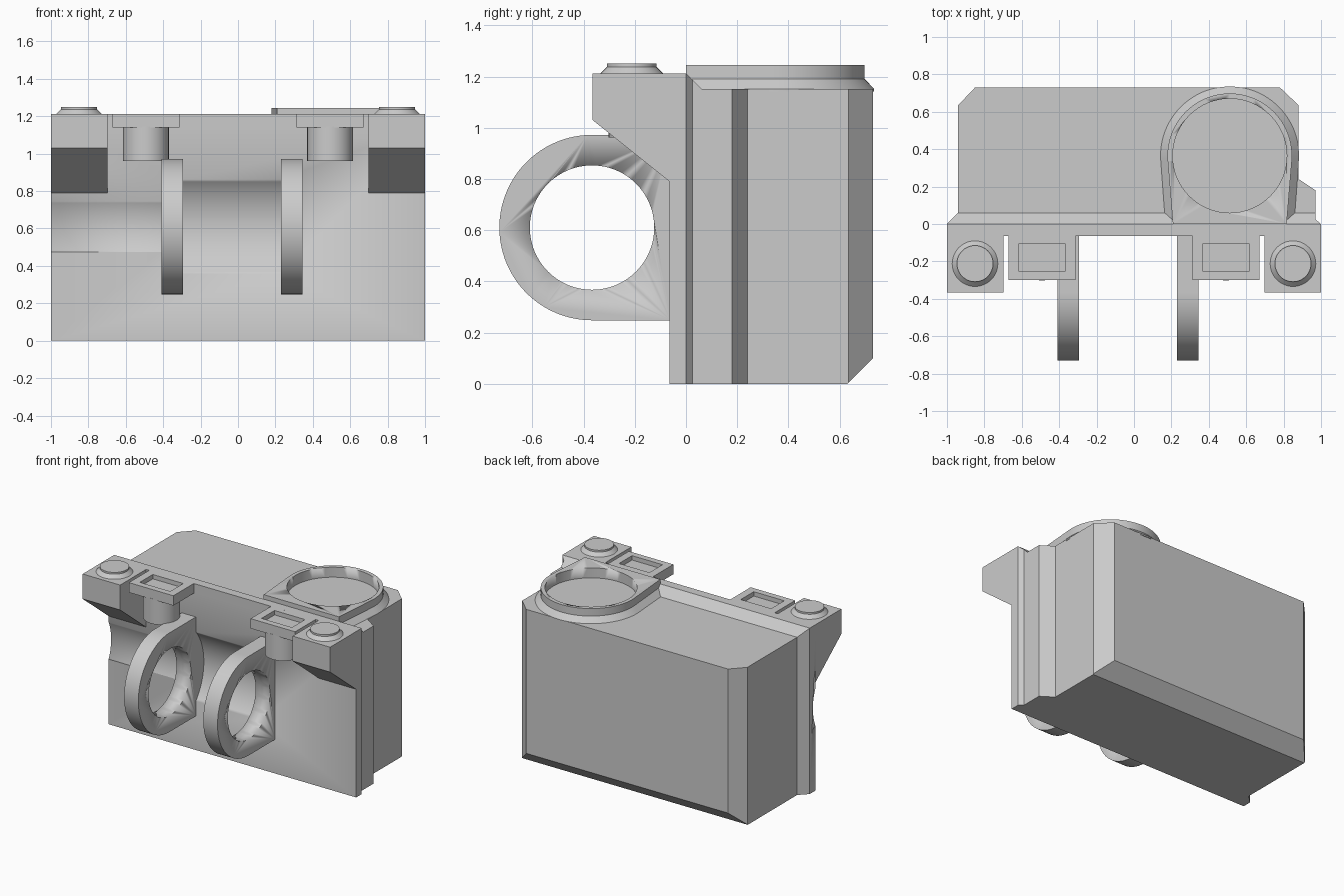
import bpy, bmesh, math
from mathutils import Vector, Matrix

if "Cube" in bpy.data.objects:
    bpy.data.objects.remove(bpy.data.objects["Cube"])

grey = bpy.data.materials.new("plain_grey")
grey.use_nodes = True
COLOUR = (0.6, 0.6, 0.6, 1)
grey.diffuse_color = COLOUR
grey.node_tree.nodes["Principled BSDF"].inputs["Base Color"].default_value = COLOUR


def finish(name, bm, smooth=True):
    bmesh.ops.recalc_face_normals(bm, faces=bm.faces)
    mesh = bpy.data.meshes.new(name)
    bm.to_mesh(mesh)
    bm.free()
    mesh.materials.append(grey)
    ob = bpy.data.objects.new(name, mesh)
    bpy.context.collection.objects.link(ob)
    if smooth:
        bpy.ops.object.select_all(action='DESELECT')
        ob.select_set(True)
        bpy.context.view_layer.objects.active = ob
        bpy.ops.object.shade_smooth_by_angle(angle=math.radians(30))
    return ob


def loft(loops):
    """Skin matching loops of points and cap both ends."""
    bm = bmesh.new()
    rings = [[bm.verts.new(p) for p in loop] for loop in loops]
    for a, b in zip(rings, rings[1:]):
        for i in range(len(a)):
            j = (i + 1) % len(a)
            bm.faces.new((a[i], a[j], b[j], b[i]))
    bm.faces.new(rings[0])
    bm.faces.new(rings[-1])
    return bm


def prism_z(plan, z0, z1):
    return loft([[(x, y, z) for x, y in plan] for z in (z0, z1)])


def prism_x(profile, x0, x1):
    return loft([[(x, y, z) for y, z in profile] for x in (x0, x1)])


def arc(cx, cy, r, start, end, n=48):
    angles = [math.radians(start + (end - start) * i / n) for i in range(n + 1)]
    return [(cx + r * math.cos(a), cy + r * math.sin(a)) for a in angles]


def circle(cx, cy, r, n=64):
    return arc(cx, cy, r, 0, 360, n)[:-1]


def box(x0, x1, y0, y1, z0, z1):
    return prism_z([(x0, y0), (x1, y0), (x1, y1), (x0, y1)], z0, z1)


def slice_off(bm, point, normal):
    """Cut with a plane, dropping the side the normal points to."""
    bmesh.ops.bisect_plane(bm, geom=bm.verts[:] + bm.edges[:] + bm.faces[:],
                           plane_co=point, plane_no=normal, clear_outer=True)
    bmesh.ops.holes_fill(bm, edges=[e for e in bm.edges if e.is_boundary])


def carve(ob, bm):
    cutter = finish(ob.name + "_cutter", bm)
    cutter.hide_render = True
    cutter.hide_viewport = True
    mod = ob.modifiers.new("carve", 'BOOLEAN')
    mod.operation = 'DIFFERENCE'
    mod.solver = 'EXACT'
    mod.object = cutter
    bpy.context.view_layer.update()
    # Bake the cut and discard the helper
    deps = bpy.context.evaluated_depsgraph_get()
    mesh = bpy.data.meshes.new_from_object(ob.evaluated_get(deps))
    ob.modifiers.clear()
    ob.data = mesh
    bpy.data.objects.remove(cutter)


FRONT, TOP, DECK = -0.065, 1.212, 1.152
BORE = (-0.367, 0.61)

# Main body with chamfered corners and a stepped right side
body_bm = prism_z([(-1, FRONT), (1, FRONT), (1, 0), (0.97, 0.025), (0.97, 0.18),
                   (0.88, 0.24), (0.88, 0.635), (0.78, 0.73), (-0.85, 0.73),
                   (-0.94, 0.635), (-0.94, 0.06), (-1, 0)], 0, DECK)
slice_off(body_bm, (0, 0.63, 0), Vector((0, 1, -1)))
body = finish("main_body", body_bm)

# Curved grooves in the front face, concentric with the lug bore
carve(body, prism_x(circle(*BORE, 0.394, 96), -0.295, 0.23))
carve(body, prism_x(circle(*BORE, 0.331, 96), -1.1, -0.41))

# Raised front rail with sloping rear edge
rail_bm = prism_z([(-1, FRONT), (1, FRONT), (1, 0), (0.97, 0.025),
                   (0.97, 0.06), (-0.94, 0.06), (-1, 0)], DECK, TOP)
slice_off(rail_bm, (0, 0, TOP), Vector((0, 1, 1)))
finish("front_rail", rail_bm, False)

# Round dish with a flared foot, drawn out to the front rail
CX, CY = 0.512, 0.365


def dish_outline(r, half_front, z):
    plan = [(CX + half_front, 0)] + arc(CX, CY, r, -5, 185, 64) + [(CX - half_front, 0)]
    return [(x, y, z) for x, y in plan]


dish = finish("round_dish", loft([dish_outline(0.37, 0.344, DECK - 0.01),
                                  dish_outline(0.37, 0.344, DECK),
                                  dish_outline(0.333, 0.304, 1.19),
                                  dish_outline(0.333, 0.304, 1.245)]))
carve(dish, prism_z(circle(CX, CY, 0.305), 1.172, 1.3))

# Two bored lugs on the front
for name, x0 in (("right_lug", -0.41), ("left_lug", 0.23)):
    outline = arc(*BORE, 0.362, 90, 270, 64) + [
        (FRONT + 0.005, BORE[1] - 0.362), (FRONT + 0.005, BORE[1] + 0.362)]
    lug = finish(name, prism_x(outline, x0, x0 + 0.115))
    carve(lug, prism_x(circle(*BORE, 0.243), x0 - 0.1, x0 + 0.2))

for side, s in (("right", -1), ("left", 1)):
    # Corner bracket with slanted underside
    bracket = [(FRONT, 0.79), (-0.365, 1.03), (-0.365, TOP), (FRONT, TOP)]
    finish(side + "_bracket", prism_x(bracket, s * 0.697, s), False)

    # Round button on the bracket
    levels = [(0.122, TOP - 0.01), (0.122, TOP), (0.097, 1.237), (0.097, 1.25)]
    finish(side + "_button", loft([[(x, y, z) for x, y in circle(s * 0.85, -0.212, r, 48)]
                                   for r, z in levels]))

    # Tab with a shallow rectangular pocket and a round post below
    cx = s * 0.492
    tab = finish(side + "_tab", box(cx - 0.18, cx + 0.18, -0.3, FRONT, 1.14, TOP), False)
    carve(tab, box(cx - 0.123, cx + 0.123, -0.255, -0.105, 1.18, 1.3))
    finish(side + "_post", prism_z(circle(cx, -0.18, 0.122, 48), 0.962, 1.145))
